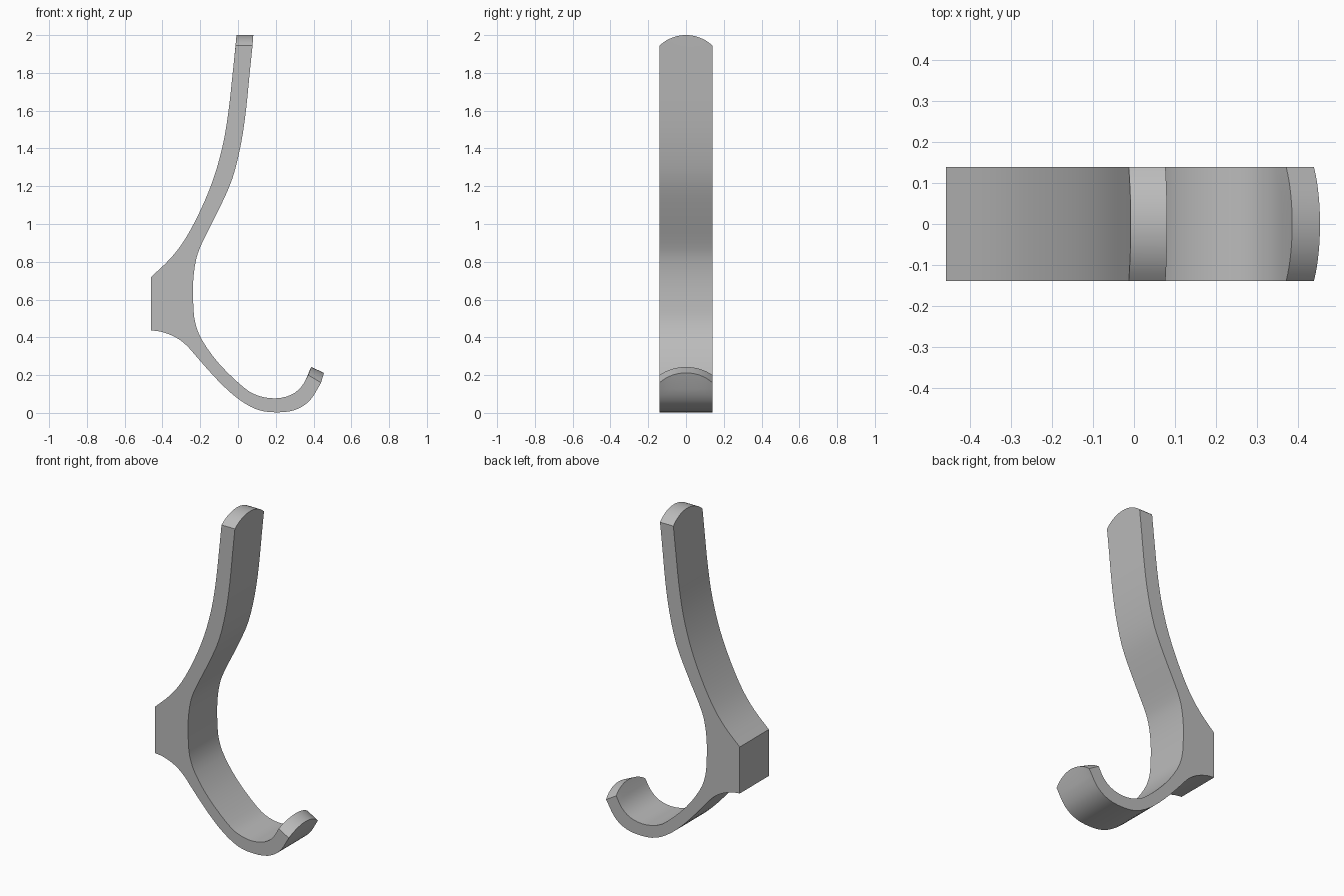
import bpy
import bmesh
import math
from mathutils import Vector

HALF_WIDTH = 0.14
STATIONS = 16

cube = bpy.data.objects.get("Cube")
if cube:
    bpy.data.objects.remove(cube, do_unlink=True)


def make_material(name, colour):
    mat = bpy.data.materials.new(name)
    mat.use_nodes = True
    mat.diffuse_color = colour
    mat.node_tree.nodes["Principled BSDF"].inputs["Base Color"].default_value = colour
    return mat


def smooth_path(points, steps=3):
    """Pass a Catmull-Rom curve through a few (x, z) points."""
    pts = [Vector(p) for p in points]
    pts = [2 * pts[0] - pts[1]] + pts + [2 * pts[-1] - pts[-2]]
    path = []
    for a, b, c, d in zip(pts, pts[1:], pts[2:], pts[3:]):
        for i in range(steps):
            t = i / steps
            path.append(0.5 * (2 * b + (c - a) * t
                               + (2 * a - 5 * b + 4 * c - d) * t ** 2
                               + (3 * b - a - 3 * c + d) * t ** 3))
    path.append(pts[-2])
    return path


# Side outline, each edge ending where the rounded tips begin
upper_back = smooth_path([(-.013, 1.945), (-.028, 1.8), (-.05, 1.6), (-.08, 1.42),
                          (-.13, 1.24), (-.2, 1.07), (-.28, .92), (-.36, .815), (-.46, .72)])
lower_back = smooth_path([(-.46, .437), (-.4, .428), (-.33, .4), (-.27, .355), (-.2, .275),
                          (-.1, .165), (0, .075), (.1, .018), (.2, .003), (.3, .015),
                          (.38, .065), (.44, .16)])
inner = smooth_path([(.372, .2), (.335, .138), (.28, .095), (.2, .077), (.11, .09),
                     (.03, .135), (-.1, .26), (-.19, .385), (-.227, .48), (-.237, .58),
                     (-.237, .7), (-.222, .81), (-.19, .9), (-.1, 1.08), (-.03, 1.24),
                     (.015, 1.42), (.042, 1.6), (.062, 1.8), (.077, 1.945)])

# Tip positions at the middle of the width
TOP_BACK, TOP_INNER = Vector((-.008, 2)), Vector((.081, 2))
HOOK_BACK, HOOK_INNER = Vector((.455, .212)), Vector((.387, .243))


def outline_at(y):
    """Outline of one slice, with both tips bulging as an arc over the width."""
    radius = HALF_WIDTH * 1.45
    edge = math.sqrt(radius ** 2 - HALF_WIDTH ** 2)
    bulge = (math.sqrt(radius ** 2 - y ** 2) - edge) / (radius - edge)
    tip = [upper_back[0].lerp(TOP_BACK, bulge)]
    hook = [lower_back[-1].lerp(HOOK_BACK, bulge), inner[0].lerp(HOOK_INNER, bulge)]
    end = [inner[-1].lerp(TOP_INNER, bulge)]
    return tip + upper_back[1:] + lower_back[:-1] + hook + inner[1:-1] + end


# Sweep the slices across the width and cap both flat sides
bm = bmesh.new()
rings = []
for k in range(STATIONS + 1):
    y = HALF_WIDTH * (2 * k / STATIONS - 1)
    rings.append([bm.verts.new((p.x, y, p.y)) for p in outline_at(y)])
for r, s in zip(rings, rings[1:]):
    for i in range(len(r)):
        j = (i + 1) % len(r)
        bm.faces.new((r[i], r[j], s[j], s[i]))
bm.faces.new(rings[0])
bm.faces.new(rings[-1][::-1])
bmesh.ops.recalc_face_normals(bm, faces=bm.faces[:])

mesh = bpy.data.meshes.new("wall_hook")
bm.to_mesh(mesh)
bm.free()
mesh.materials.append(make_material("satin grey", (0.5, 0.5, 0.5, 1)))
hook_object = bpy.data.objects.new("wall_hook", mesh)
bpy.context.collection.objects.link(hook_object)

# Smooth curved surfaces while keeping the outline edges crisp
bpy.context.view_layer.objects.active = hook_object
hook_object.select_set(True)
bpy.ops.object.shade_smooth_by_angle(angle=math.radians(30))
